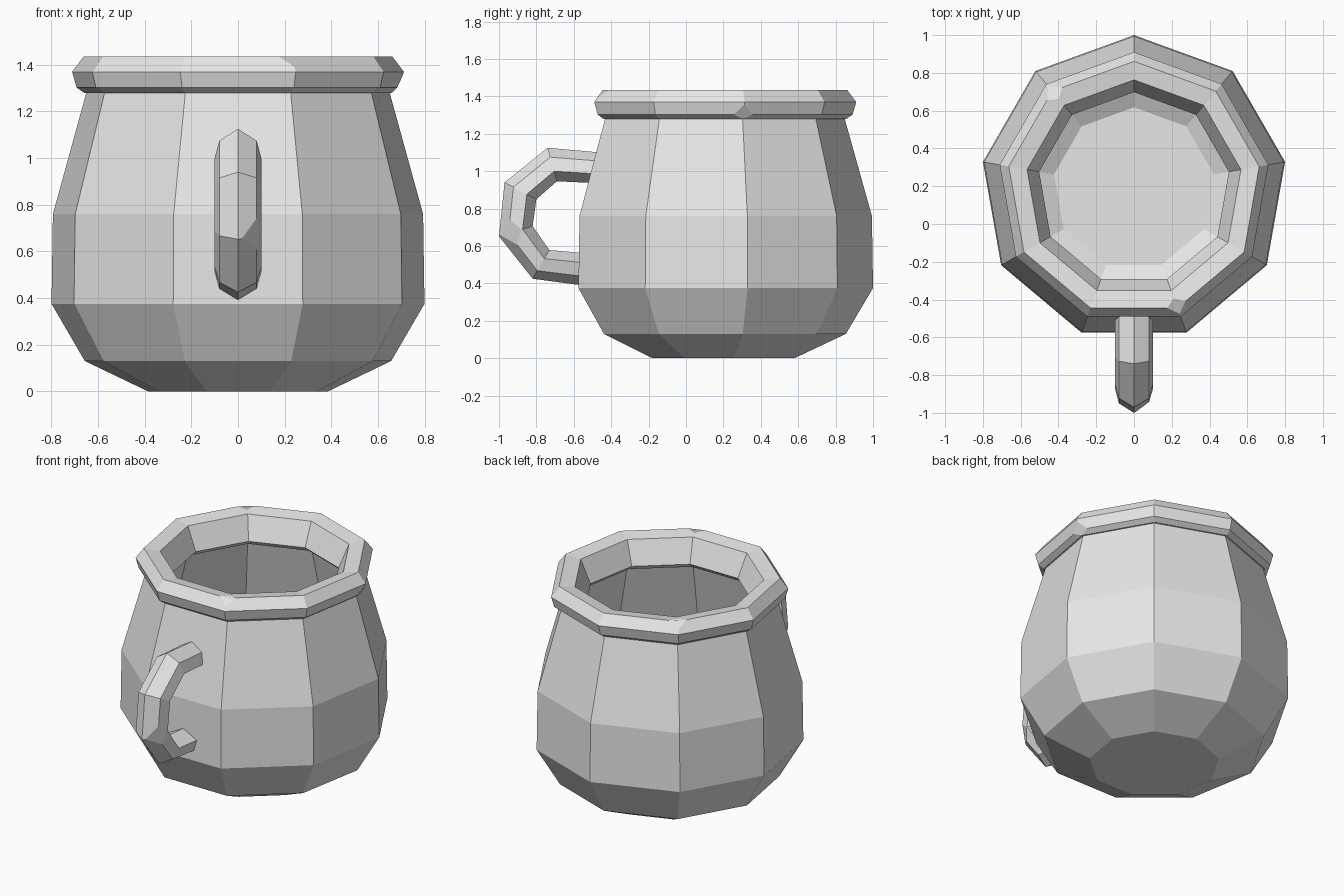
import bpy, bmesh, math
from mathutils import Vector

if "Cube" in bpy.data.objects:
    bpy.data.objects.remove(bpy.data.objects["Cube"])

SIDES = 9
CENTRE_Y = 0.188

clay = bpy.data.materials.new("pale grey clay")
clay.diffuse_color = (0.8, 0.8, 0.8, 1)
clay.use_nodes = True
clay.node_tree.nodes["Principled BSDF"].inputs["Base Color"].default_value = clay.diffuse_color


def finish(bm, name):
    bmesh.ops.recalc_face_normals(bm, faces=bm.faces[:])
    mesh = bpy.data.meshes.new(name)
    bm.to_mesh(mesh)
    bm.free()
    mesh.materials.append(clay)
    obj = bpy.data.objects.new(name, mesh)
    bpy.context.collection.objects.link(obj)
    return obj


def bridge(bm, a, b):
    n = len(a)
    for i in range(n):
        j = (i + 1) % n
        bm.faces.new((a[i], a[j], b[j], b[i]))


def chip(bm, verts, size):
    # Cut a small corner off at each given vertex
    bmesh.ops.bevel(bm, geom=verts, offset=size, segments=1, affect='VERTICES')


def lathe(bm, profile, closed):
    rings = []
    for r, z in profile:
        ring = []
        for i in range(SIDES):
            a = math.radians(90 + 360 * i / SIDES)
            ring.append(bm.verts.new((r * math.cos(a), CENTRE_Y + r * math.sin(a), z)))
        rings.append(ring)
    for a, b in zip(rings, rings[1:]):
        bridge(bm, a, b)
    if closed:
        bridge(bm, rings[-1], rings[0])
    else:
        bm.faces.new(rings[0])
        bm.faces.new(rings[-1])
    return rings


# Pot body: outer wall, then inner wall down to the inner floor
bm = bmesh.new()
lathe(bm, [(0.392, 0), (0.667, 0.13), (0.812, 0.375), (0.806, 0.76), (0.655, 1.30),
           (0.56, 1.30), (0.71, 0.76), (0.71, 0.38), (0.57, 0.18), (0.43, 0.11)], False)
finish(bm, "pot_body")

# Thick rolled rim with three chipped corners
bm = bmesh.new()
rim = lathe(bm, [(0.60, 1.28), (0.67, 1.28), (0.703, 1.303), (0.722, 1.37), (0.673, 1.435),
                 (0.575, 1.42), (0.51, 1.27), (0.55, 1.235)], True)
# index 5 = front right, 1 = back left, 7 = right side
chip(bm, [rim[4][5], rim[4][1], rim[2][7]], 0.055)
finish(bm, "pot_rim")

# Handle: six-sided loop through (outer y, outer z, inner y, inner z) stations
stations = [(-0.46, 1.10, -0.46, 0.935), (-0.74, 1.125, -0.69, 0.946),
            (-0.97, 0.94, -0.80, 0.85), (-1.0, 0.652, -0.82, 0.706),
            (-0.82, 0.425, -0.73, 0.578), (-0.52, 0.385, -0.52, 0.56)]
bm = bmesh.new()
rings = []
for oy, oz, iy, iz in stations:
    outer, inner = Vector((0, oy, oz)), Vector((0, iy, iz))
    section = [(0, 0), (0.08, 0.28), (0.1, 0.7), (0, 1), (-0.1, 0.7), (-0.08, 0.28)]
    rings.append([bm.verts.new(outer.lerp(inner, t) + Vector((x, 0, 0))) for x, t in section])
for a, b in zip(rings, rings[1:]):
    bridge(bm, a, b)
bm.faces.new(rings[0])
bm.faces.new(rings[-1])
chip(bm, [rings[3][1]], 0.075)
finish(bm, "handle")
